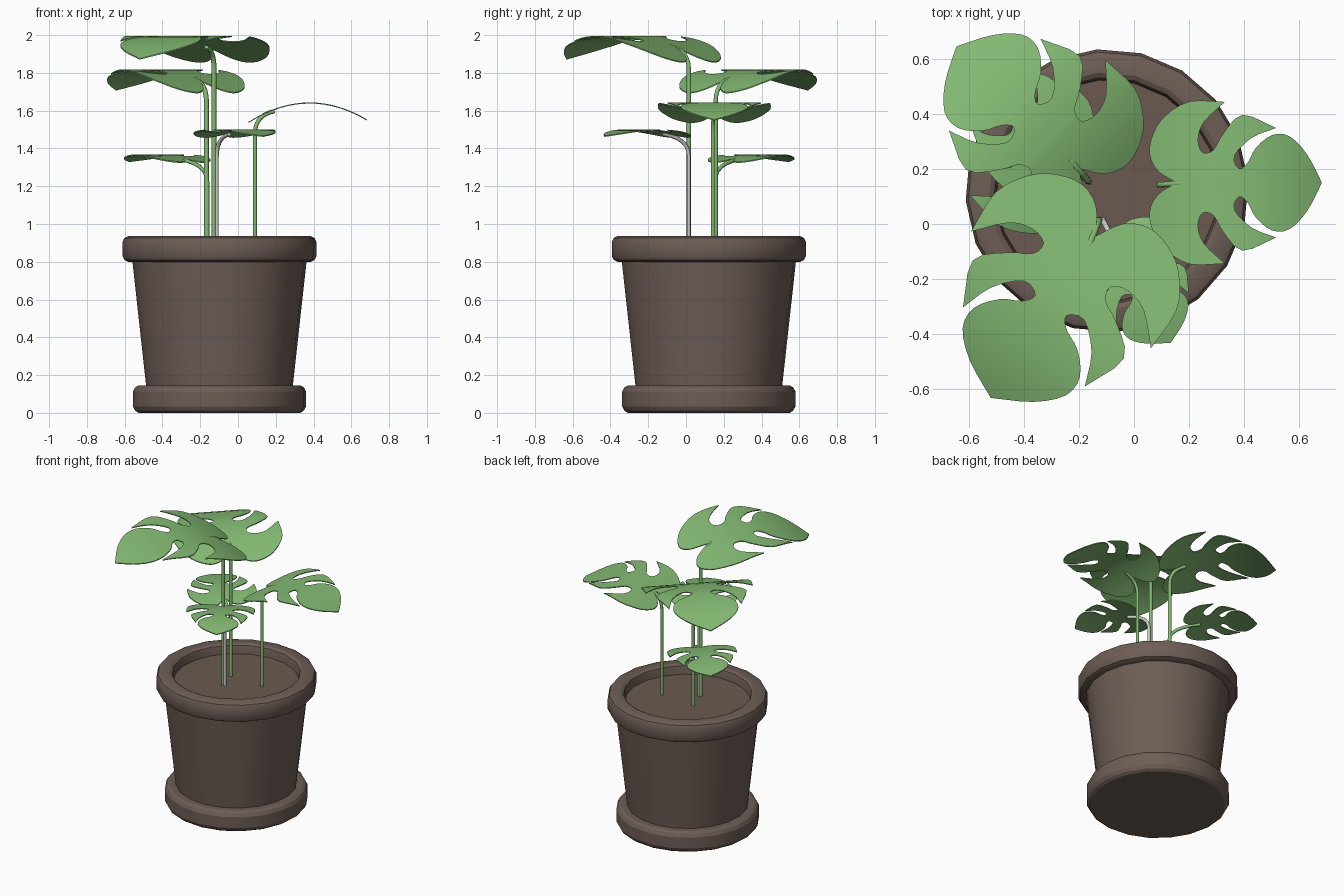
import bpy, bmesh, math
from mathutils import Vector

if "Cube" in bpy.data.objects:
    bpy.data.objects.remove(bpy.data.objects["Cube"])


def material(name, rgb):
    m = bpy.data.materials.new(name)
    m.diffuse_color = (*rgb, 1)
    m.use_nodes = True
    m.node_tree.nodes["Principled BSDF"].inputs["Base Color"].default_value = m.diffuse_color
    return m


CLAY = material("brown_clay", (0.155, 0.110, 0.092))
SOIL = material("brown_soil", (0.145, 0.102, 0.083))
GREEN = material("leaf_green", (0.235, 0.50, 0.175))
GREY = material("stem_grey", (0.60, 0.60, 0.60))


def finish(name, bm, mat, angle):
    me = bpy.data.meshes.new(name)
    bm.to_mesh(me)
    bm.free()
    ob = bpy.data.objects.new(name, me)
    bpy.context.collection.objects.link(ob)
    me.materials.append(mat)
    bpy.ops.object.select_all(action='DESELECT')
    ob.select_set(True)
    bpy.context.view_layer.objects.active = ob
    bpy.ops.object.shade_smooth_by_angle(angle=math.radians(angle))
    return ob


# ---- pot: lathed profiles, 20 sides ----
PX, PY, SIDES = -0.098, 0.121, 20


def lathe(name, profile, mat):
    bm = bmesh.new()
    a = math.radians(4)
    vs = [bm.verts.new((r * math.cos(a), r * math.sin(a), z)) for r, z in profile]
    es = [bm.edges.new(p) for p in zip(vs, vs[1:])]
    bmesh.ops.spin(bm, geom=vs + es, cent=(0, 0, 0), axis=(0, 0, 1),
                   angle=math.tau, steps=SIDES, use_duplicate=False)
    bmesh.ops.remove_doubles(bm, verts=bm.verts, dist=1e-4)
    bmesh.ops.recalc_face_normals(bm, faces=bm.faces)
    bmesh.ops.translate(bm, verts=bm.verts, vec=(PX, PY, 0))
    return finish(name, bm, mat, 27)


lathe("saucer", [(0, 0.0), (0.43, 0.0), (0.448, 0.012), (0.460, 0.035), (0.460, 0.112),
                 (0.448, 0.135), (0.43, 0.145), (0, 0.145)], CLAY)
lathe("pot_body", [(0, 0.14), (0.389, 0.14), (0.463, 0.81), (0, 0.81)], CLAY)
lathe("pot_rim", [(0.40, 0.80), (0.485, 0.80), (0.505, 0.81), (0.515, 0.83), (0.515, 0.905),
                  (0.505, 0.926), (0.485, 0.936), (0.43, 0.936), (0.412, 0.926),
                  (0.405, 0.905), (0.40, 0.80)], CLAY)
lathe("soil", [(0, 0.81), (0.403, 0.81), (0.403, 0.87), (0, 0.87)], SOIL)

# ---- split leaf: half outline as runs between sharp lobe tips (u along midrib, v sideways) ----
RUNS = [
    [(0.04, 0), (-0.03, 0.045), (-0.06, 0.11), (-0.045, 0.185), (0.0, 0.25),
     (0.09, 0.302), (0.22, 0.30)],
    [(0.22, 0.30), (0.142, 0.225), (0.12, 0.16), (0.137, 0.112), (0.178, 0.122),
     (0.212, 0.18), (0.285, 0.252), (0.41, 0.203)],
    [(0.41, 0.203), (0.32, 0.167), (0.255, 0.10), (0.272, 0.052), (0.305, 0.075),
     (0.335, 0.13), (0.395, 0.177), (0.46, 0.172), (0.525, 0.105), (0.58, 0)],
]


def smooth_run(pts, n=3):
    p = [Vector(q) for q in pts]
    p = [2 * p[0] - p[1]] + p + [2 * p[-1] - p[-2]]
    out = []
    for a, b, c, d in zip(p, p[1:], p[2:], p[3:]):
        for i in range(n):
            t = i / n
            out.append(0.5 * (2 * b + (c - a) * t + (2 * a - 5 * b + 4 * c - d) * t * t
                              + (3 * b - a - 3 * c + d) * t ** 3))
    return out


half = [q for run in RUNS for q in smooth_run(run)]
OUTLINE = [Vector((q.x, -q.y)) for q in half] + [Vector((0.58, 0))] + half[:0:-1]


def arch(u):
    return 0.07 * (1 - ((u - 0.27) / 0.27) ** 2)


def place(u, v, base, deg, size, bend):
    a = math.radians(deg)
    c, s = math.cos(a), math.sin(a)
    return Vector((base[0] + size * (u * c - v * s), base[1] + size * (u * s + v * c),
                   base[2] + size * bend * arch(u)))


def leaf(name, *pose):
    bm = bmesh.new()
    bm.faces.new([bm.verts.new((q.x, q.y, 0)) for q in OUTLINE])
    bm.normal_update()
    bmesh.ops.triangulate(bm, faces=bm.faces[:])
    # cut strips across the midrib so the blade can arch
    for i in range(13):
        bmesh.ops.bisect_plane(bm, geom=bm.verts[:] + bm.edges[:] + bm.faces[:], dist=1e-5,
                               plane_co=(-0.03 + i * 0.047, 0, 0), plane_no=(1, 0, 0))
    bmesh.ops.remove_doubles(bm, verts=bm.verts[:], dist=1e-4)
    for v in bm.verts:
        v.co = place(v.co.x, v.co.y, *pose)
    # give the blade a little thickness
    ext = bmesh.ops.extrude_face_region(bm, geom=bm.faces[:], use_keep_orig=True)["geom"]
    bmesh.ops.translate(bm, vec=(0, 0, -0.006),
                        verts=[g for g in ext if isinstance(g, bmesh.types.BMVert)])
    bmesh.ops.recalc_face_normals(bm, faces=bm.faces[:])
    finish(name, bm, GREEN, 40)


# ---- stem: straight rise, then a bent neck into the leaf notch ----
def stem(name, x, y, mat, radius, *pose):
    end = place(0.08, 0, *pose) - Vector((0, 0, 0.012))
    a = Vector((x, y, end.z - 0.12))
    b = Vector((x, y, end.z - 0.02))
    pts = [Vector((x, y, 0.86))]
    pts += [a * (1 - t) ** 2 + b * 2 * t * (1 - t) + end * t * t for t in (i / 6 for i in range(7))]
    cu = bpy.data.curves.new(name, 'CURVE')
    cu.dimensions = '3D'
    cu.bevel_depth = radius
    cu.bevel_resolution = 1
    cu.use_fill_caps = True
    sp = cu.splines.new('POLY')
    sp.points.add(len(pts) - 1)
    for p, q in zip(sp.points, pts):
        p.co = (*q, 1)
    sp.use_smooth = True
    cu.materials.append(mat)
    bpy.context.collection.objects.link(bpy.data.objects.new(name, cu))


# name, stem x, stem y, stem colour, radius, leaf base, heading, size, bend
PLANTS = [
    ("front_left", -0.127, 0.015, GREEN, 0.013, (-0.11, 0.00, 1.905), 237, 1.30, 1.0),
    ("back_left", -0.167, 0.157, GREEN, 0.013, (-0.17, 0.17, 1.738), 135, 1.16, 1.0),
    ("right", 0.09, 0.142, GREEN, 0.011, (0.115, 0.15, 1.575), 0, 0.98, 1.0),
    ("small_front", -0.113, 0.015, GREY, 0.011, (-0.075, -0.07, 1.475), -60, 0.72, 0.5),
    ("small_back", -0.163, 0.153, GREEN, 0.011, (-0.275, 0.245, 1.342), 135, 0.73, 0.5),
]
for name, x, y, mat, radius, *pose in PLANTS:
    leaf(name + "_leaf", *pose)
    stem(name + "_stem", x, y, mat, radius, *pose)
